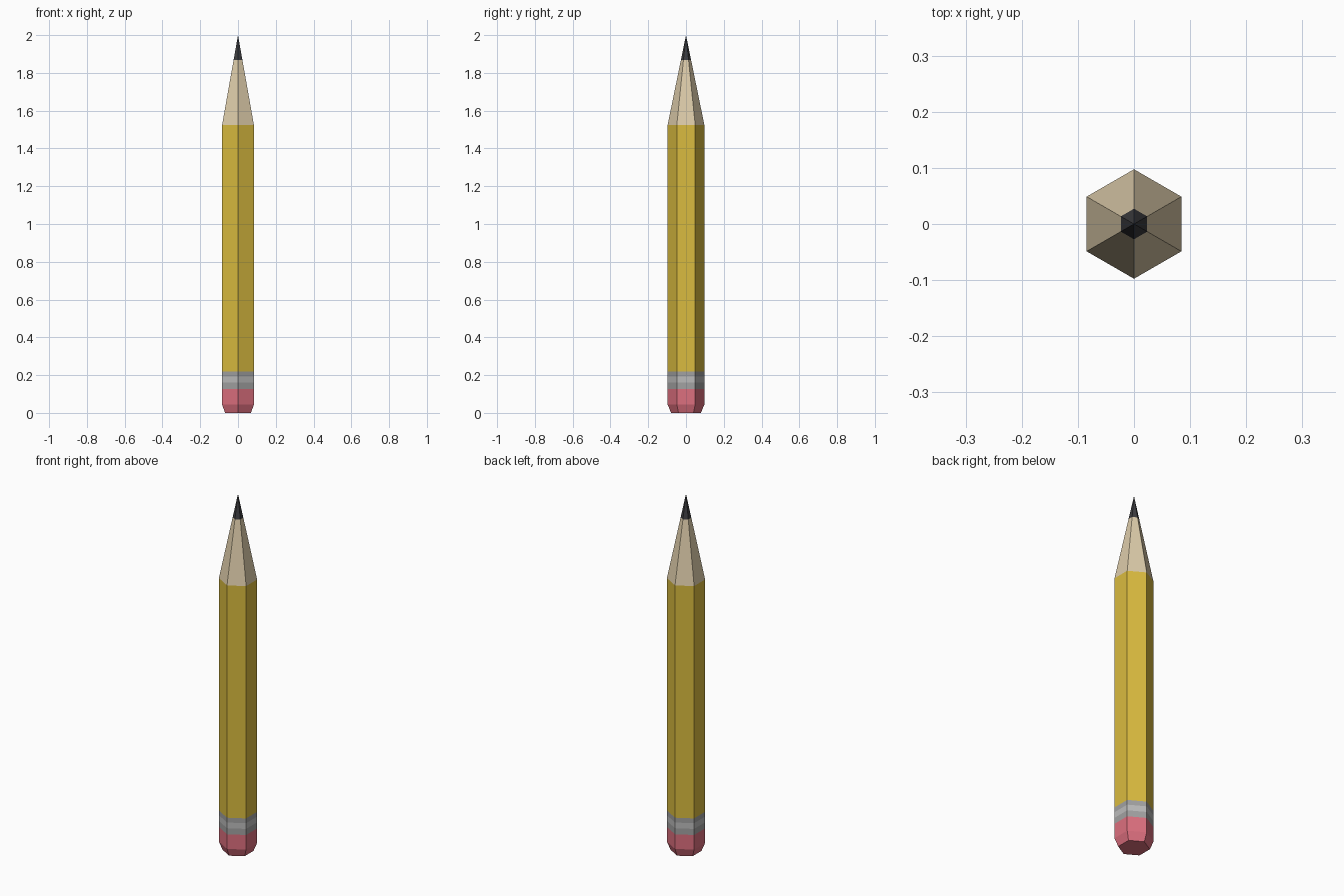
import bpy, bmesh
from math import cos, sin, pi

if "Cube" in bpy.data.objects:
    bpy.data.objects.remove(bpy.data.objects["Cube"])

SIDES = 6
R = 0.0975


def sleeve(name, profile, color, cap_bottom=False):
    """Six-sided tube through (radius, z) rings; a zero radius makes a point."""
    bm = bmesh.new()
    rings = []
    for r, z in profile:
        n = SIDES if r > 0 else 1
        rings.append([bm.verts.new((r * cos(pi / 2 + 2 * pi * i / SIDES),
                                    r * sin(pi / 2 + 2 * pi * i / SIDES), z))
                      for i in range(n)])
    for a, b in zip(rings, rings[1:]):
        for i in range(SIDES):
            j = (i + 1) % SIDES
            top = [b[0]] if len(b) == 1 else [b[j], b[i]]
            bm.faces.new([a[i], a[j]] + top)
    if cap_bottom:
        bm.faces.new(rings[0][::-1])
    mesh = bpy.data.meshes.new(name)
    bm.to_mesh(mesh)
    bm.free()
    mat = bpy.data.materials.new(name + "_colour")
    mat.diffuse_color = (*color, 1)
    mat.use_nodes = True
    mat.node_tree.nodes["Principled BSDF"].inputs["Base Color"].default_value = mat.diffuse_color
    mesh.materials.append(mat)
    obj = bpy.data.objects.new(name, mesh)
    bpy.context.collection.objects.link(obj)
    return obj


# Eraser with chamfered end
sleeve("eraser", [(0.079, 0), (R, 0.045), (R, 0.127)], (0.72, 0.16, 0.21), True)

# Metal ferrule in three bands
for name, z0, z1, grey in (("ferrule_lower_band", 0.127, 0.161, 0.36),
                           ("ferrule_middle_band", 0.161, 0.193, 0.50),
                           ("ferrule_upper_band", 0.193, 0.22, 0.36)):
    sleeve(name, [(R, z0), (R, z1)], (grey, grey, grey))

# Painted barrel
sleeve("barrel", [(R, 0.22), (R, 1.523)], (0.70, 0.50, 0.05))

# Sharpened wood and graphite point
LEAD_R = 0.0272
sleeve("wood_cone", [(R, 1.523), (LEAD_R, 1.867)], (0.72, 0.60, 0.40))
sleeve("lead_tip", [(LEAD_R, 1.867), (0, 2.0)], (0.045, 0.045, 0.05))
